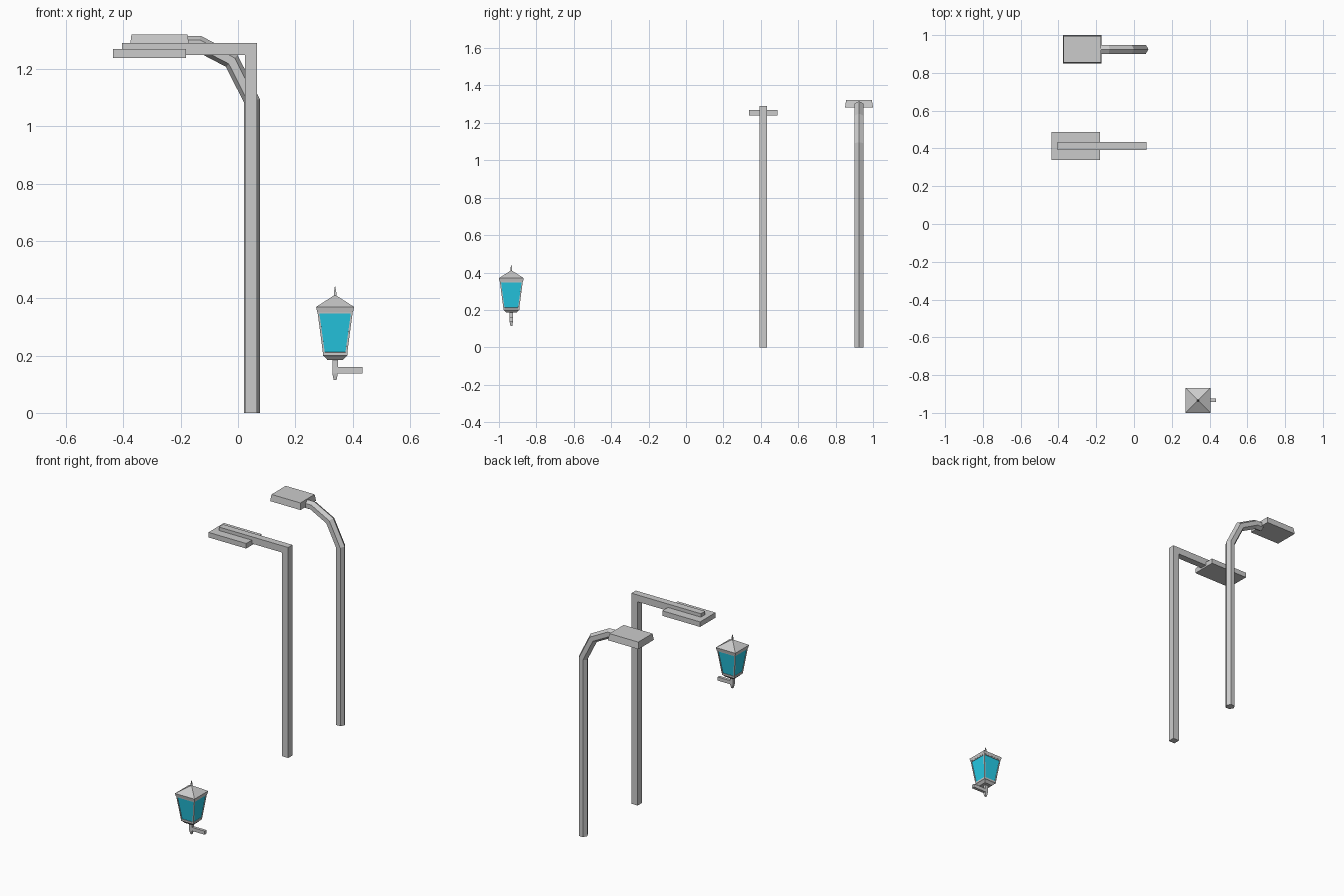
import bpy, bmesh, math
from mathutils import Vector

if "Cube" in bpy.data.objects:
    bpy.data.objects.remove(bpy.data.objects["Cube"])


def finish(name, bm, mat=None):
    bmesh.ops.recalc_face_normals(bm, faces=bm.faces)
    mesh = bpy.data.meshes.new(name)
    bm.to_mesh(mesh)
    bm.free()
    ob = bpy.data.objects.new(name, mesh)
    bpy.context.collection.objects.link(ob)
    if mat:
        mesh.materials.append(mat)
    return ob


def skin(bm, rings):
    """Join successive vertex rings with quads and cap both ends."""
    rings = [[bm.verts.new(p) for p in r] for r in rings]
    n = len(rings[0])
    walls = []
    for a, b in zip(rings, rings[1:]):
        walls.append([bm.faces.new((a[i], a[(i + 1) % n], b[(i + 1) % n], b[i]))
                      for i in range(n)])
    bm.faces.new(rings[0])
    bm.faces.new(rings[-1])
    return walls


def sweep(name, path, y, section):
    """Sweep a section along an xz path with mitred corners."""
    pts = [Vector(p) for p in path]
    rings = []
    for i, p in enumerate(pts):
        d1 = (p - pts[i - 1]).normalized() if i else (pts[1] - p).normalized()
        d2 = (pts[i + 1] - p).normalized() if i < len(pts) - 1 else d1
        n1, n2 = Vector((d1.y, -d1.x)), Vector((d2.y, -d2.x))
        m = (n1 + n2).normalized()
        m /= m.dot(n1)
        rings.append([(p.x + m.x * u, y + v, p.y + m.y * u) for u, v in section])
    bm = bmesh.new()
    skin(bm, rings)
    return finish(name, bm)


def square_ring(cx, cy, z, hx, hy):
    return [(cx + sx * hx, cy + sy * hy, z)
            for sx, sy in ((-1, -1), (1, -1), (1, 1), (-1, 1))]


def stack(name, cx, cy, profile, mat=None):
    """Solid of square rings; profile is (z, half_x, half_y)."""
    bm = bmesh.new()
    skin(bm, [square_ring(cx, cy, *p) for p in profile])
    return finish(name, bm, mat)


# Square street lamp: mitred post with arm, flat head
Y1 = 0.413
h = 0.021
sweep("square_post_and_arm", [(0.045, 0), (0.045, 1.27), (-0.405, 1.27)], Y1,
      [(-h, -h), (h, -h), (h, h), (-h, h)])
stack("square_lamp_head", -0.309, Y1,
      [(1.239, 0.128, 0.075), (1.27, 0.128, 0.075)])

# Curved street lamp: hexagonal pole, slightly tapered head
Y2 = 0.925
r = 0.0275
hexagon = [(r * math.cos(math.pi * k / 3), r * math.sin(math.pi * k / 3))
           for k in range(6)]
sweep("curved_pole", [(0.049, 0), (0.049, 1.089), (-0.022, 1.229),
                      (-0.137, 1.289), (-0.185, 1.289)], Y2, hexagon)
stack("curved_lamp_head", -0.274, Y2,
      [(1.282, 0.103, 0.075), (1.322, 0.098, 0.069)])

# Wall lantern
LX, LY = 0.339, -0.934
cyan = bpy.data.materials.new("lantern_glass")
cyan.diffuse_color = (0.02, 0.6, 0.8, 1)
cyan.use_nodes = True
cyan.node_tree.nodes["Principled BSDF"].inputs["Base Color"].default_value = cyan.diffuse_color


def lathe_square(name, profile, mat=None):
    return stack(name, LX, LY, [(z, w, w) for z, w in profile], mat)


# Lantern frame with open panels
bm = bmesh.new()
walls = skin(bm, [square_ring(LX, LY, z, w, w) for z, w in (
    (0.205, 0.042), (0.353, 0.0615), (0.37, 0.0625))])
bmesh.ops.recalc_face_normals(bm, faces=bm.faces)
panels = walls[0]
bmesh.ops.inset_individual(bm, faces=panels, thickness=0.009)
bmesh.ops.inset_individual(bm, faces=panels, thickness=0.0, depth=-0.004)
bmesh.ops.delete(bm, geom=panels, context='FACES')
finish("lantern_frame", bm)

# Glass just behind the frame
lathe_square("lantern_glass", [(0.207, 0.039), (0.352, 0.058)], cyan)

# Roof, finial, base and stem
lathe_square("lantern_roof", [(0.352, 0.0625), (0.37, 0.0663), (0.41, 0.004)])
lathe_square("lantern_finial", [(0.404, 0.005), (0.422, 0.004), (0.441, 0.001)])
lathe_square("lantern_base", [(0.185, 0.027), (0.197, 0.038), (0.2, 0.0425),
                              (0.21, 0.0425)])
lathe_square("lantern_stem", [(0.115, 0.005), (0.138, 0.0095), (0.187, 0.0095)])
stack("lantern_wall_bracket", 0.3865, LY,
      [(0.138, 0.0475, 0.009), (0.16, 0.0475, 0.009)])
